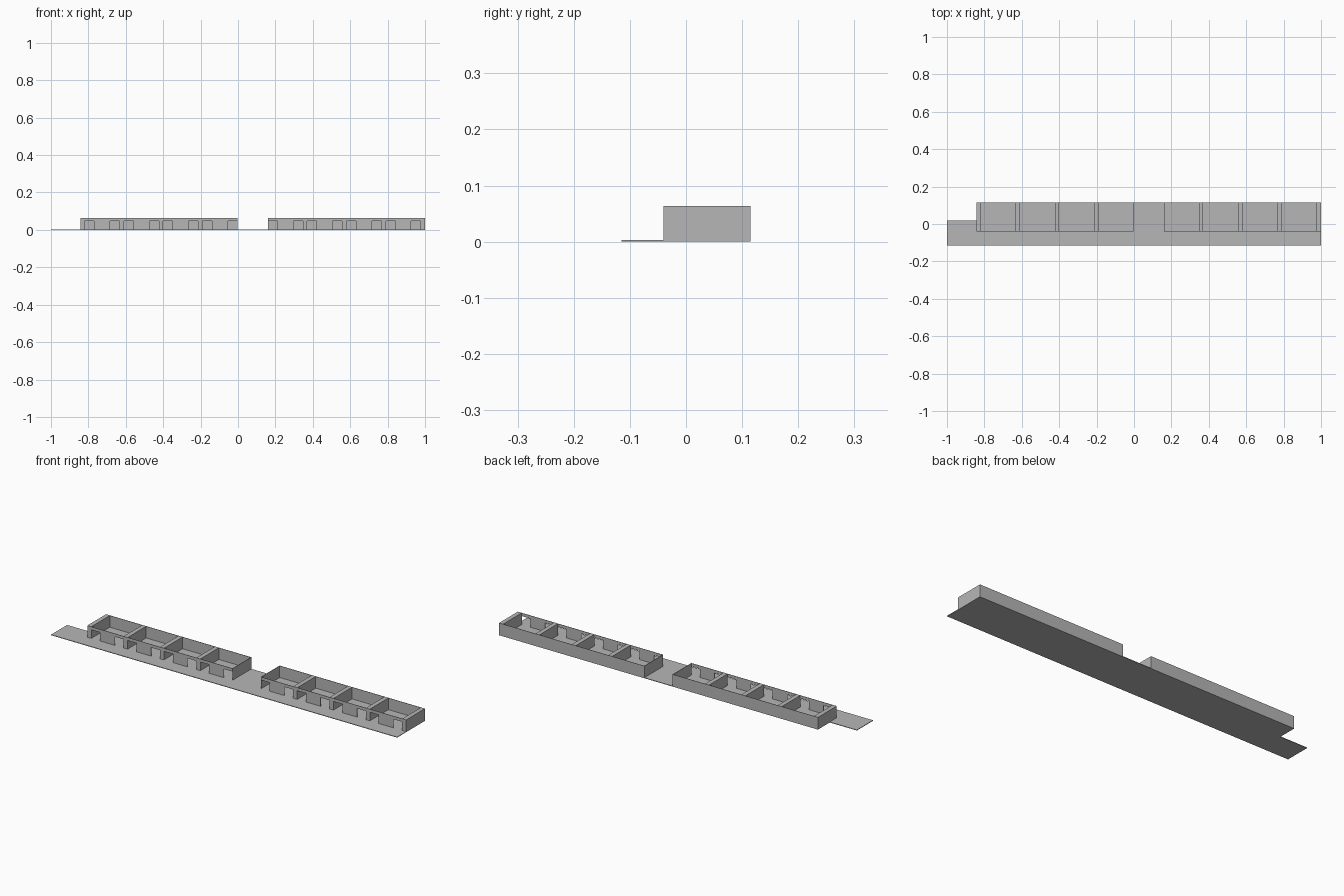
import bpy
import bmesh
from mathutils import Vector

cube = bpy.data.objects.get("Cube")
if cube:
    bpy.data.objects.remove(cube)

grey = bpy.data.materials.new("plain grey")
grey.use_nodes = True
colour = (0.47, 0.47, 0.47, 1)
grey.diffuse_color = colour
grey.node_tree.nodes["Principled BSDF"].inputs["Base Color"].default_value = colour

FRONT, BACK = -0.04, 0.115
HEIGHT, SLAB = 0.064, 0.003
ROOM, ROOMS = 0.21, 4
PARTITION, SHEET = 0.023, 0.002
DOOR_W, DOOR_H = 0.051, 0.048


def extrude(name, points, direction):
    """Extrude a flat outline into a solid."""
    bm = bmesh.new()
    face = bm.faces.new([bm.verts.new(p) for p in points])
    result = bmesh.ops.extrude_face_region(bm, geom=[face], use_keep_orig=True)
    moved = [v for v in result["geom"] if isinstance(v, bmesh.types.BMVert)]
    bmesh.ops.translate(bm, verts=moved, vec=Vector(direction))
    bmesh.ops.recalc_face_normals(bm, faces=bm.faces)
    mesh = bpy.data.meshes.new(name)
    bm.to_mesh(mesh)
    bm.free()
    mesh.materials.append(grey)
    obj = bpy.data.objects.new(name, mesh)
    bpy.context.collection.objects.link(obj)
    return obj


def wall(name, x0, x1, y0, y1):
    outline = [(x0, y0, SLAB), (x1, y0, SLAB), (x1, y1, SLAB), (x0, y1, SLAB)]
    return extrude(name, outline, (0, 0, HEIGHT - SLAB))


def room_row(side, start, step):
    """Four rooms running from the thin end wall at start, in direction step."""
    end = start + step * ROOM * ROOMS

    # Thin back wall and thin end wall
    wall(side + "_back_wall", start, end, BACK - SHEET, BACK)
    wall(side + "_thin_end_wall", start, start + step * SHEET, FRONT, BACK - SHEET)

    # Front wall with two door openings per room
    outline = [(start, HEIGHT), (start, DOOR_H)]
    for i in range(ROOMS):
        near = start + step * ROOM * i
        far = near + step * (ROOM - PARTITION)
        a, b = near + step * DOOR_W, far - step * DOOR_W
        if i:
            outline += [(near, SLAB), (near, DOOR_H)]
        outline += [(a, DOOR_H), (a, SLAB), (b, SLAB), (b, DOOR_H),
                    (far, DOOR_H), (far, SLAB)]
    outline += [(end, SLAB), (end, HEIGHT)]
    extrude(side + "_front_wall", [(x, FRONT, z) for x, z in outline], (0, SHEET, 0))

    # Thick partitions, the last one closing the row
    for i in range(ROOMS):
        edge = start + step * ROOM * (i + 1)
        wall(f"{side}_partition_{i + 1}", edge - step * PARTITION, edge,
             FRONT + SHEET, BACK - SHEET)


# Floor slab with a narrower walkway at one end
corner = -0.843
floor = [(-1, -BACK), (1, -BACK), (1, BACK), (corner, BACK), (corner, 0.018), (-1, 0.018)]
extrude("floor_slab", [(x, y, 0) for x, y in floor], (0, 0, SLAB))

# Two rows mirrored across the open passage
room_row("right", corner + ROOM * ROOMS, -1)
room_row("left", 1 - ROOM * ROOMS, 1)
